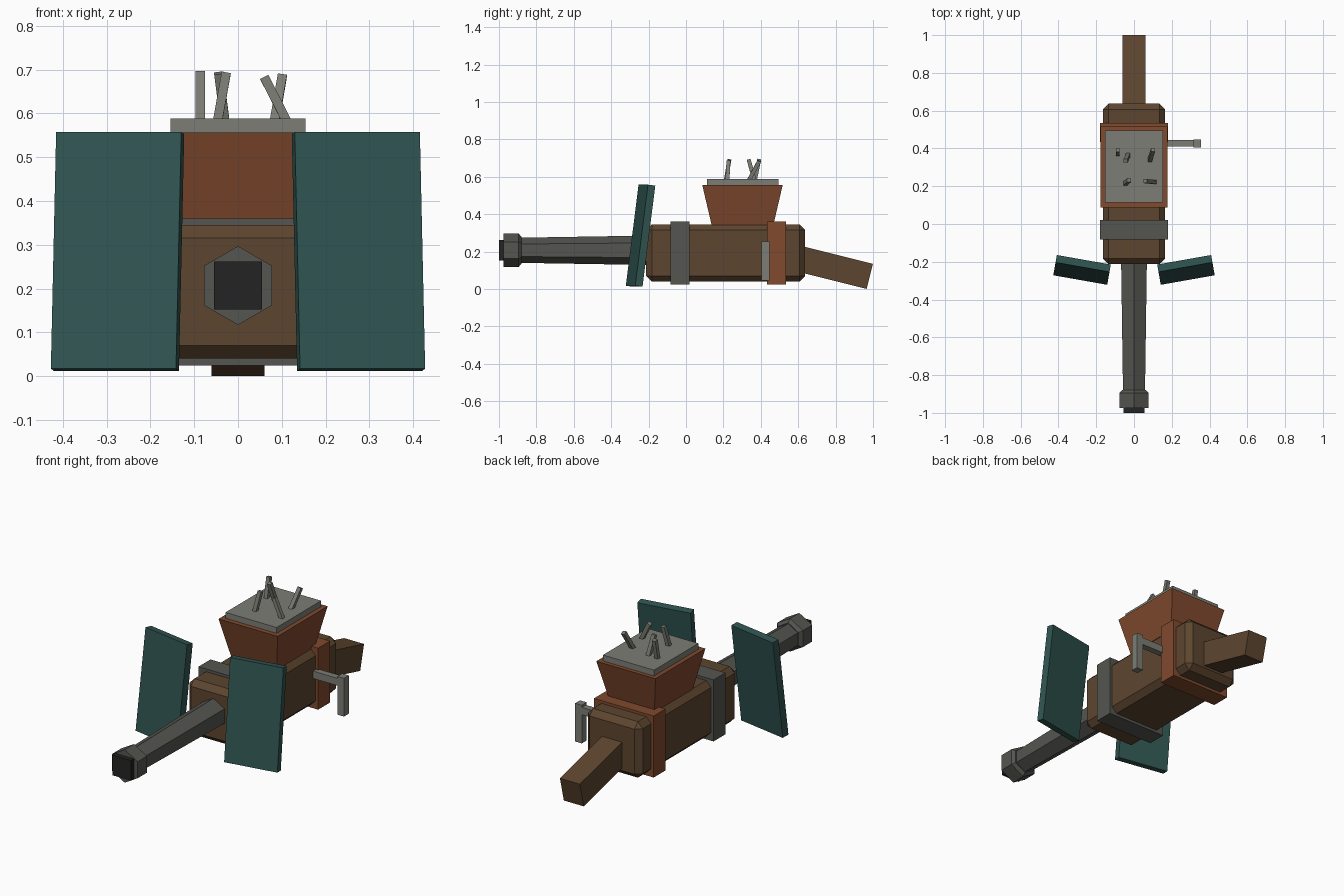
import bpy, bmesh, math
from mathutils import Vector, Matrix, Euler

if "Cube" in bpy.data.objects:
    bpy.data.objects.remove(bpy.data.objects["Cube"], do_unlink=True)


def material(name, rgb):
    m = bpy.data.materials.new(name)
    m.use_nodes = True
    m.diffuse_color = (*rgb, 1)
    m.node_tree.nodes["Principled BSDF"].inputs["Base Color"].default_value = (*rgb, 1)
    return m


BROWN = material("brown wood", (0.108, 0.060, 0.028))
RUST = material("rust metal", (0.215, 0.067, 0.027))
TEAL = material("teal plate", (0.029, 0.090, 0.082))
STEEL = material("dark steel", (0.089, 0.089, 0.080))
GREY = material("light grey metal", (0.205, 0.205, 0.180))
BLACK = material("bore black", (0.017, 0.017, 0.017))


def finish(name, bm, mat):
    bmesh.ops.recalc_face_normals(bm, faces=bm.faces)
    mesh = bpy.data.meshes.new(name)
    bm.to_mesh(mesh)
    bm.free()
    mesh.materials.append(mat)
    obj = bpy.data.objects.new(name, mesh)
    bpy.context.collection.objects.link(obj)
    return obj


def box(name, mat, centre, size, rot=(0, 0, 0), taper=1.0):
    """Box with optional rotation in degrees; taper scales the bottom face."""
    bm = bmesh.new()
    bmesh.ops.create_cube(bm, size=1)
    for v in bm.verts:
        k = taper if v.co.z < 0 else 1
        v.co = Vector((v.co.x * size[0] * k, v.co.y * size[1] * k, v.co.z * size[2]))
    turn = Euler([math.radians(a) for a in rot]).to_matrix().to_4x4()
    bm.transform(Matrix.Translation(centre) @ turn)
    return finish(name, bm, mat)


def span(name, mat, lo, hi, **kw):
    lo, hi = Vector(lo), Vector(hi)
    return box(name, mat, (lo + hi) / 2, hi - lo, **kw)


def rod(name, mat, start, end, width):
    start, end = Vector(start), Vector(end)
    axis = end - start
    bm = bmesh.new()
    bmesh.ops.create_cube(bm, size=1)
    bmesh.ops.scale(bm, vec=(width, width, axis.length), verts=bm.verts)
    # shortest swing keeps the square section close to the x and y axes
    turn = Vector((0, 0, 1)).rotation_difference(axis).to_matrix().to_4x4()
    bm.transform(Matrix.Translation((start + end) / 2) @ turn)
    return finish(name, bm, mat)


def hex_tube(name, mat, z, profile):
    """Six-sided solid along y from (y, radius) pairs, a corner pointing up."""
    bm = bmesh.new()
    rings = []
    for y, r in profile:
        angles = [math.radians(30 + 60 * i) for i in range(6)]
        rings.append([bm.verts.new((r * math.cos(a), y, z + r * math.sin(a))) for a in angles])
    for a, b in zip(rings, rings[1:]):
        for i in range(6):
            j = (i + 1) % 6
            bm.faces.new((a[i], a[j], b[j], b[i]))
    bm.faces.new(rings[0])
    bm.faces.new(rings[-1])
    return finish(name, bm, mat)


# Main body with chamfered edges
body = span("body", BROWN, (-0.165, -0.213, 0.04), (0.165, 0.637, 0.345))
bevel = body.modifiers.new("chamfer", "BEVEL")
bevel.width = 0.03
bevel.segments = 1

# Bands around the body
span("front_band", STEEL, (-0.18, -0.083, 0.025), (0.18, 0.02, 0.36))
span("rear_band", RUST, (-0.18, 0.433, 0.025), (0.18, 0.535, 0.36))

# Rear stock, sloping down
box("stock", BROWN, (0, 0.74, 0.128), (0.12, 0.5, 0.138), rot=(-14, 0, 0))

# Barrel, muzzle collar and bore
AXIS = 0.207
hex_tube("barrel", STEEL, AXIS, [(-0.9, 0.067), (-0.18, 0.079)])
hex_tube("muzzle_collar", STEEL, AXIS, [(-0.975, 0.09), (-0.895, 0.09), (-0.88, 0.072)])
span("bore", BLACK, (-0.055, -1.0, AXIS - 0.055), (0.055, -0.96, AXIS + 0.055))

# Shield plates, swept back and leaning back
for side, label in ((1, "left"), (-1, "right")):
    box(label + "_shield", TEAL, (side * 0.275, -0.243, 0.285),
        (0.29, 0.04, 0.545), rot=(-7.3, 0, side * 10))

# Hopper and its lid
span("hopper", RUST, (-0.178, 0.087, 0.335), (0.178, 0.517, 0.556), taper=0.76)
span("hopper_lid", GREY, (-0.154, 0.113, 0.55), (0.154, 0.495, 0.588))

# Scrap rods sticking out of the hopper: foot x, y, then tip x, y, z
scraps = [
    (-0.086, 0.367, -0.086, 0.392, 0.695),
    (-0.029, 0.368, -0.044, 0.335, 0.692),
    (-0.048, 0.212, -0.027, 0.232, 0.692),
    (0.082, 0.333, 0.101, 0.392, 0.685),
    (0.115, 0.221, 0.060, 0.227, 0.683),
]
for i, (x, y, tx, ty, tz) in enumerate(scraps):
    rod(f"scrap_rod_{i + 1}", GREY, (x, y, 0.575), (tx, ty, tz), 0.021)

# Side crank: arm and hanging grip
span("crank_arm", GREY, (0.15, 0.41, 0.2), (0.33, 0.445, 0.24))
span("crank_grip", GREY, (0.315, 0.405, 0.045), (0.355, 0.447, 0.253))
